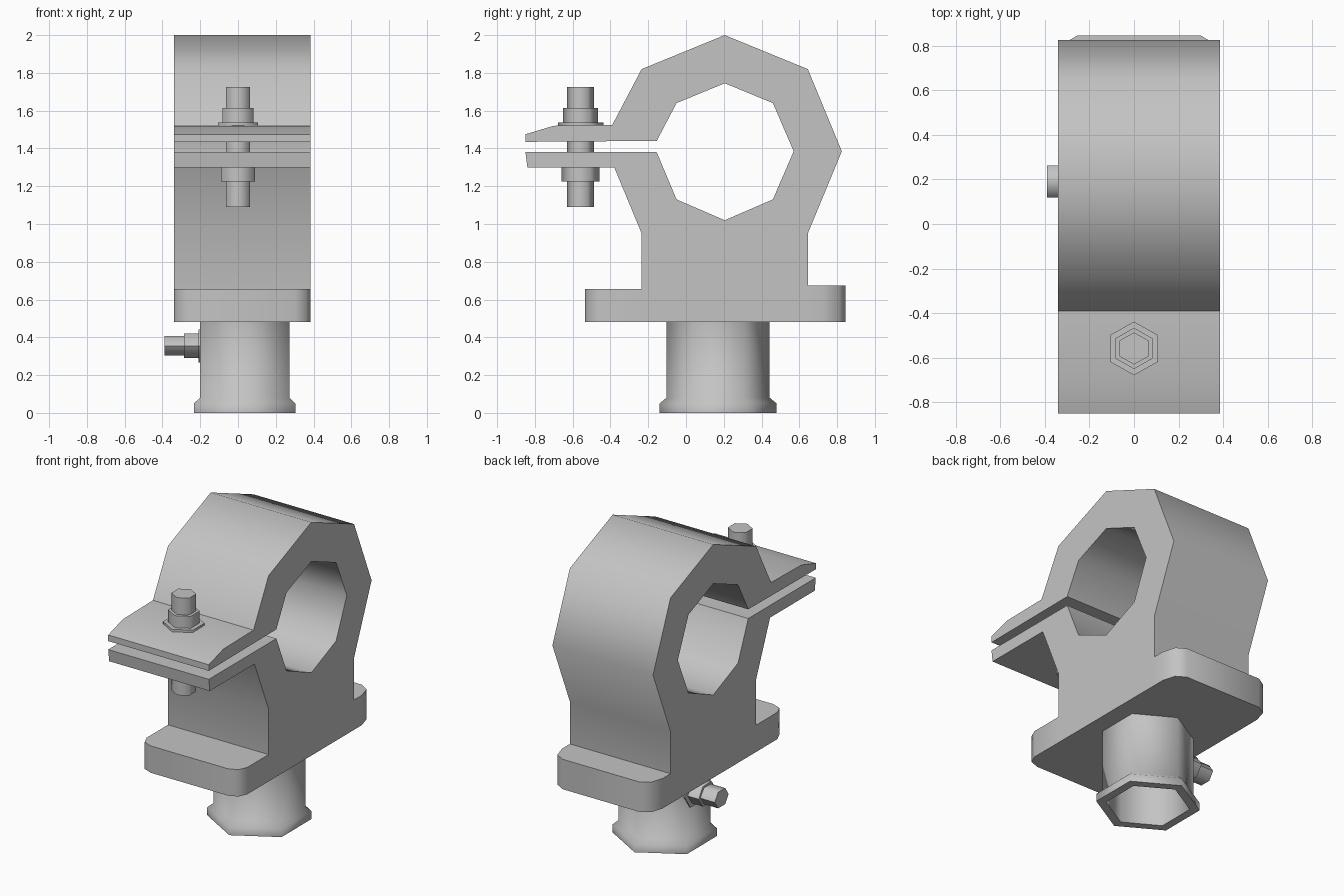
import bpy, bmesh, math
from mathutils import Matrix, Vector

cube = bpy.data.objects.get("Cube")
if cube:
    bpy.data.objects.remove(cube, do_unlink=True)

mat = bpy.data.materials.new("light grey metal")
mat.use_nodes = True
GREY = (0.55, 0.55, 0.55, 1)
mat.diffuse_color = GREY
mat.node_tree.nodes["Principled BSDF"].inputs["Base Color"].default_value = GREY

X0, X1 = -0.34, 0.385


def finish(name, bm, angle):
    bmesh.ops.recalc_face_normals(bm, faces=bm.faces)
    me = bpy.data.meshes.new(name)
    bm.to_mesh(me)
    bm.free()
    me.materials.append(mat)
    ob = bpy.data.objects.new(name, me)
    bpy.context.collection.objects.link(ob)
    bpy.ops.object.select_all(action='DESELECT')
    bpy.context.view_layer.objects.active = ob
    ob.select_set(True)
    bpy.ops.object.shade_smooth_by_angle(angle=math.radians(angle))
    return ob


def prism(name, points, offset, angle):
    """Extrude a closed outline of 3D points along an offset."""
    bm = bmesh.new()
    face = bm.faces.new([bm.verts.new(p) for p in points])
    new = bmesh.ops.extrude_face_region(bm, geom=[face], use_keep_orig=True)
    verts = [g for g in new["geom"] if isinstance(g, bmesh.types.BMVert)]
    bmesh.ops.translate(bm, verts=verts, vec=Vector(offset))
    return finish(name, bm, angle)


def hex_lathe(name, profile, matrix, squash=1.0, loop=False):
    """Stack six-sided rings (radius, height), points facing +y and -y."""
    bm = bmesh.new()
    rings = []
    for r, h in profile:
        ring = []
        for i in range(6):
            a = math.radians(60 * i + 90)
            ring.append(bm.verts.new(matrix @ Vector((r * math.cos(a) * squash, r * math.sin(a), h))))
        rings.append(ring)
    pairs = list(zip(rings, rings[1:]))
    if loop:
        pairs.append((rings[-1], rings[0]))
    else:
        bm.faces.new(rings[0])
        bm.faces.new(rings[-1])
    for a, b in pairs:
        for i in range(6):
            j = (i + 1) % 6
            bm.faces.new((a[i], a[j], b[j], b[i]))
    return finish(name, bm, 62)


# Split ring clamp with its neck and two ears, as one side profile (y, z)
outline = [
    (-0.85, 1.38), (-0.84, 1.30), (-0.38, 1.30), (-0.235, 0.95), (-0.235, 0.48),
    (0.645, 0.48), (0.645, 0.95), (0.825, 1.385), (0.645, 1.82), (0.205, 2.0),
    (-0.235, 1.82), (-0.39, 1.525), (-0.70, 1.52), (-0.85, 1.475), (-0.85, 1.435),
    (-0.155, 1.44), (-0.05, 1.64), (0.205, 1.745), (0.46, 1.64), (0.57, 1.385),
    (0.46, 1.13), (0.205, 1.02), (-0.05, 1.13), (-0.155, 1.38)]
prism("ring_clamp", [(X0, y, z) for y, z in outline], (X1 - X0, 0, 0), 50)


# Base flanges with cut outer corners
def flange(name, inner, outer, top, cut):
    s = 1 if outer > inner else -1
    half = [(X1, inner), (X1, outer - s * cut), (X1 - 0.025, outer - s * cut * 0.3), (X1 - 0.085, outer)]
    pts = half + [(X0 + X1 - x, y) for x, y in reversed(half)]
    prism(name, [(x, y, 0.48) for x, y in pts], (0, 0, top - 0.48), 50)


flange("front_flange", -0.235, -0.535, 0.655, 0.08)
flange("back_flange", 0.645, 0.845, 0.675, 0.12)

# Hollow socket with a flared foot
hex_lathe("socket", [(0.273, 0.48), (0.273, 0.08), (0.31, 0.05), (0.31, 0),
                     (0.25, 0), (0.25, 0.48)],
          Matrix.Translation((0.035, 0.17, 0)), loop=True)

# Clamping bolt through the ears
at_bolt = Matrix.Translation((0, -0.558, 0))
for name, r, low, high in (
        ("bolt_shaft", 0.072, 1.09, 1.725),
        ("bolt_washer", 0.12, 1.52, 1.537),
        ("bolt_nut", 0.092, 1.537, 1.615),
        ("bolt_lower_nut", 0.1, 1.225, 1.30)):
    hex_lathe(name, [(r, low), (r, high)], at_bolt, squash=1.03)

# Set screw on the side of the socket, pointing to -x
at_screw = Matrix.Translation((0, 0.19, 0.355)) @ Matrix.Rotation(math.radians(-90), 4, 'Y')
for name, r, low, high in (
        ("set_screw_shaft", 0.072, 0.15, 0.39),
        ("set_screw_nut", 0.09, 0.19, 0.287),
        ("set_screw_washer", 0.12, 0.19, 0.208)):
    hex_lathe(name, [(r, low), (r, high)], at_screw, squash=0.84)
